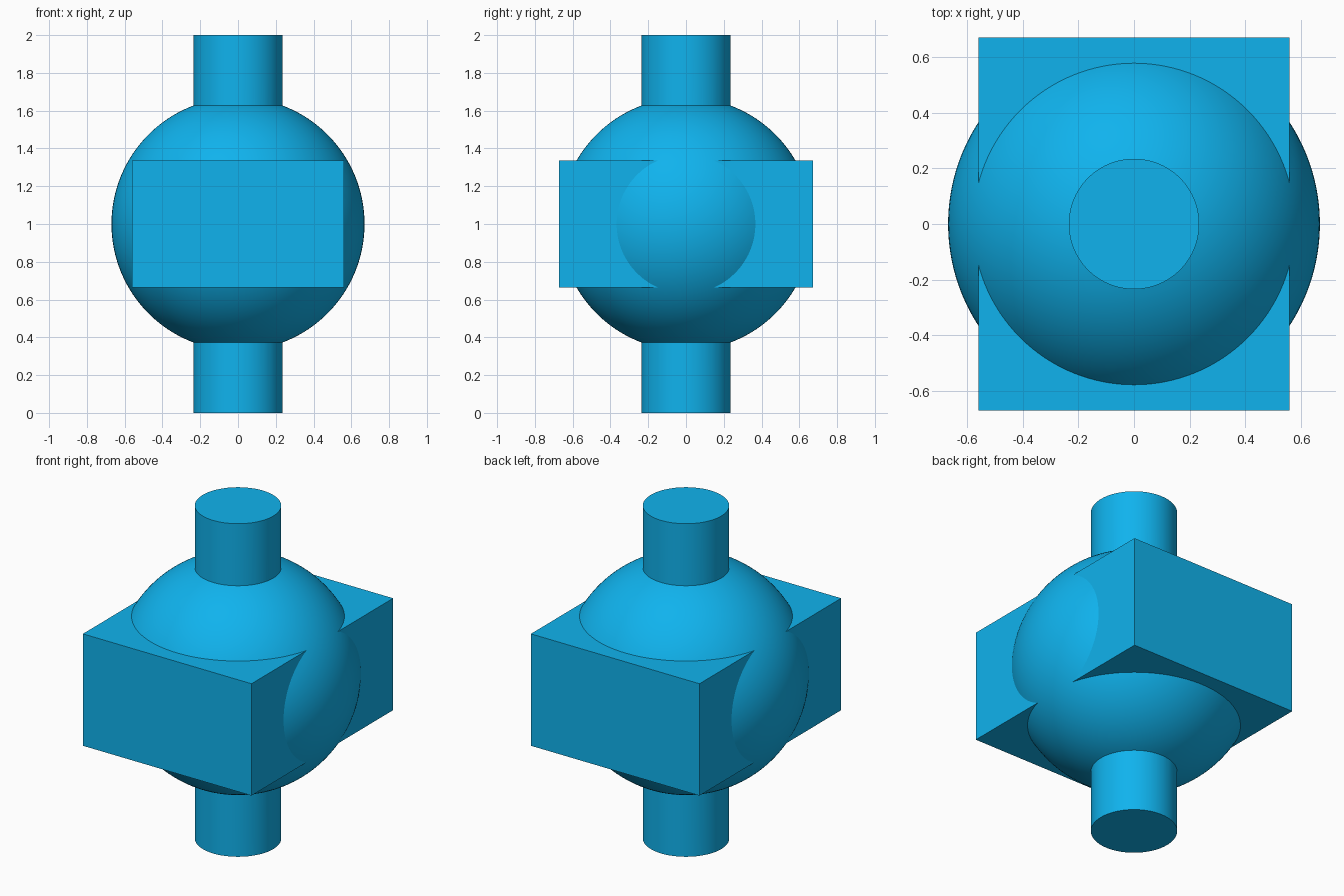
import bpy
import math

if "Cube" in bpy.data.objects:
    bpy.data.objects.remove(bpy.data.objects["Cube"])

CENTRE = (0, 0, 1)


def name_active(name):
    ob = bpy.context.object
    ob.name = ob.data.name = name
    return ob


# Ball body
bpy.ops.mesh.primitive_uv_sphere_add(segments=128, ring_count=64, radius=0.67, location=CENTRE)
body = name_active("ball_body")

# Rectangular block running front to back
bpy.ops.mesh.primitive_cube_add(size=1, location=CENTRE)
block = name_active("cross_block")
block.scale = (1.12, 1.344, 0.672)

# Vertical shaft through the ball
bpy.ops.mesh.primitive_cylinder_add(vertices=96, radius=0.235, depth=2, location=CENTRE)
shaft = name_active("vertical_shaft")

# Fuse the parts into one solid
bpy.ops.object.select_all(action='DESELECT')
body.select_set(True)
bpy.context.view_layer.objects.active = body
for part in (block, shaft):
    mod = body.modifiers.new("join_" + part.name, 'BOOLEAN')
    mod.operation = 'UNION'
    mod.solver = 'EXACT'
    mod.object = part
    bpy.ops.object.modifier_apply(modifier=mod.name)
    bpy.data.objects.remove(part)

# Smooth curves, crisp seams
bpy.ops.object.shade_smooth_by_angle(angle=math.radians(20))

# Blue finish
blue = bpy.data.materials.new("bright_blue")
blue.diffuse_color = (0.005, 0.45, 0.85, 1)
blue.use_nodes = True
blue.node_tree.nodes["Principled BSDF"].inputs["Base Color"].default_value = blue.diffuse_color
body.data.materials.clear()
body.data.materials.append(blue)
